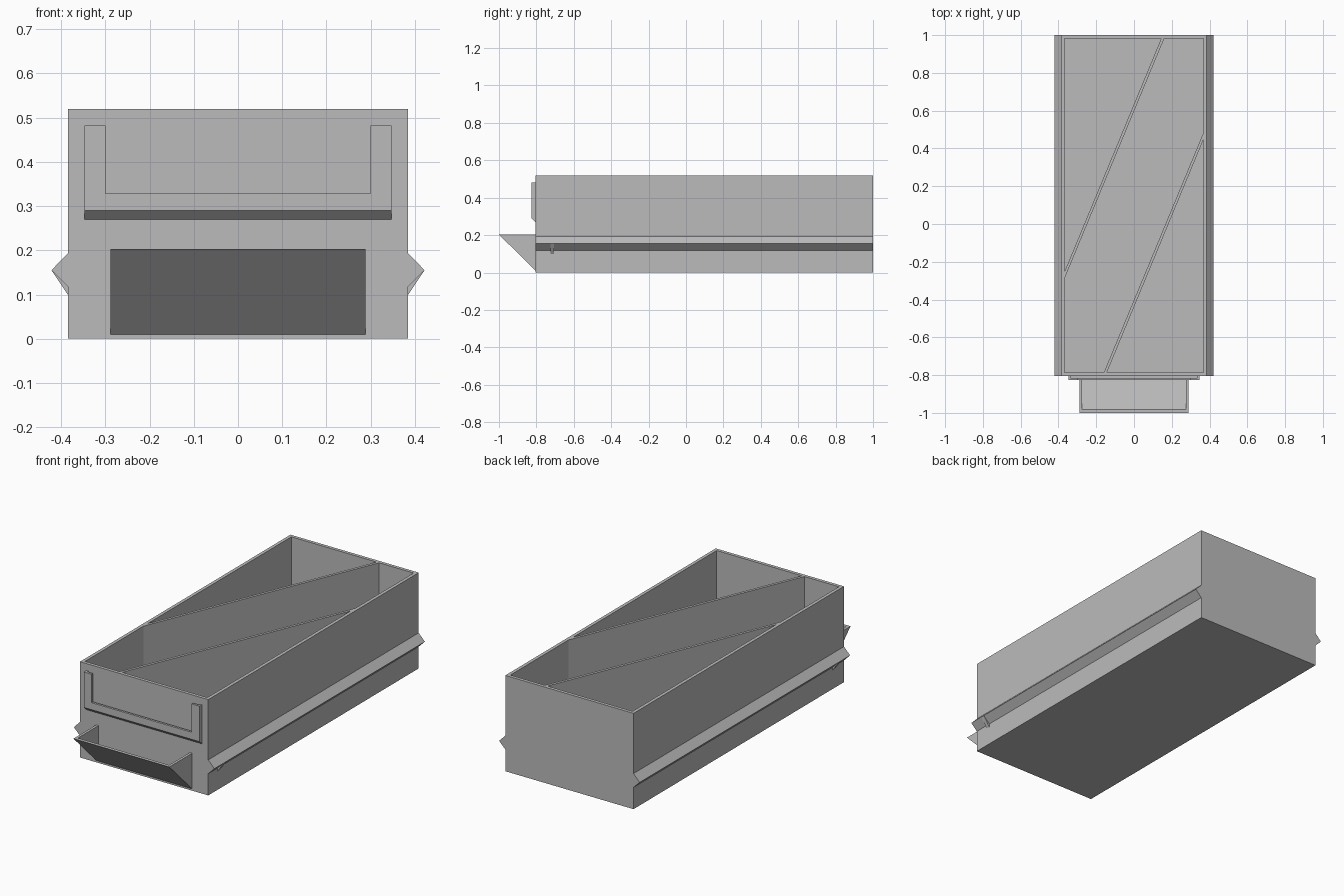
import bpy
import bmesh
from mathutils import Vector

cube = bpy.data.objects.get("Cube")
if cube:
    bpy.data.objects.remove(cube, do_unlink=True)

grey = bpy.data.materials.new("plain grey plastic")
grey.use_nodes = True
colour = (0.5, 0.5, 0.5, 1)
grey.diffuse_color = colour
grey.node_tree.nodes["Principled BSDF"].inputs["Base Color"].default_value = colour

# Outer size of the drawer
HALF, FRONT, BACK, TOP = 0.385, -0.805, 1.0, 0.52
WALL, FLOOR = 0.018, 0.02


def finish(name, bm):
    bmesh.ops.recalc_face_normals(bm, faces=bm.faces)
    mesh = bpy.data.meshes.new(name)
    bm.to_mesh(mesh)
    bm.free()
    mesh.materials.append(grey)
    obj = bpy.data.objects.new(name, mesh)
    bpy.context.collection.objects.link(obj)
    return obj


def prism(name, profile, axis, start, end):
    """Extrude a closed 2D profile along one axis."""
    bm = bmesh.new()
    verts = []
    for p in profile:
        co = list(p)
        co.insert(axis, start)
        verts.append(bm.verts.new(co))
    face = bm.faces.new(verts)
    move = Vector((0, 0, 0))
    move[axis] = end - start
    new = bmesh.ops.extrude_face_region(bm, geom=[face], use_keep_orig=True)["geom"]
    bmesh.ops.translate(bm, vec=move, verts=[g for g in new if isinstance(g, bmesh.types.BMVert)])
    return finish(name, bm)


def rect(a, b, c, d):
    return [(a, c), (b, c), (b, d), (a, d)]


# Open box: inset the top face and push it down to the floor
bm = bmesh.new()
bmesh.ops.create_cube(bm, size=1)
for v in bm.verts:
    v.co = (2 * HALF * v.co.x, FRONT + (v.co.y + 0.5) * (BACK - FRONT), (v.co.z + 0.5) * TOP)
top = max(bm.faces, key=lambda f: f.calc_center_median().z)
bmesh.ops.inset_region(bm, faces=[top], thickness=WALL, use_even_offset=True)
new = bmesh.ops.extrude_face_region(bm, geom=[top])["geom"]
bmesh.ops.translate(bm, vec=(0, 0, FLOOR - TOP), verts=[g for g in new if isinstance(g, bmesh.types.BMVert)])
if top.is_valid:
    bmesh.ops.delete(bm, geom=[top], context="FACES_ONLY")
finish("drawer_box", bm)

# Two slanted dividers, one the half-turn of the other
inner, rear, mid = HALF - WALL, BACK - WALL, (FRONT + BACK) / 2
slant = [(-inner, -0.25), (-inner, -0.287), (0.16, rear), (0.144, rear)]
prism("rear_divider", slant, 2, FLOOR, TOP)
prism("front_divider", [(-x, 2 * mid - y) for x, y in slant], 2, FLOOR, TOP)

for side, name in ((1, "left"), (-1, "right")):
    # Slide rail and its small stop
    rail = [(side * HALF, 0.193), (side * 0.422, 0.155), (side * HALF, 0.118)]
    prism(name + "_rail", rail, 1, FRONT, BACK)
    stop = [(side * HALF, 0.16), (side * 0.422, 0.155), (side * HALF, 0.1)]
    prism(name + "_rail_stop", stop, 1, -0.725, -0.705)
    # Triangular cheek of the pull
    cheek = [(-1, 0.203), (FRONT, 0.01), (FRONT, 0.203)]
    prism(name + "_pull_cheek", cheek, 0, side * 0.274, side * 0.288)
    # Label holder arm and the spacer behind it
    prism(name + "_label_arm", rect(-0.826, -0.814, 0.328, 0.482), 0, side * 0.3, side * 0.347)
    prism(name + "_label_spacer", rect(-0.814, FRONT, 0.29, 0.482), 0, side * 0.335, side * 0.347)

# Sloped plate of the pull
prism("pull_plate", [(-1, 0.203), (FRONT, 0.01), (FRONT, 0.03), (-0.982, 0.203)], 0, -0.274, 0.274)

# Label holder bottom bar with a chamfered underside and a card slot behind
bar = [(FRONT, 0.27), (-0.826, 0.29), (-0.826, 0.328), (-0.814, 0.328), (-0.814, 0.3), (FRONT, 0.3)]
prism("label_bar", bar, 0, -0.347, 0.347)
